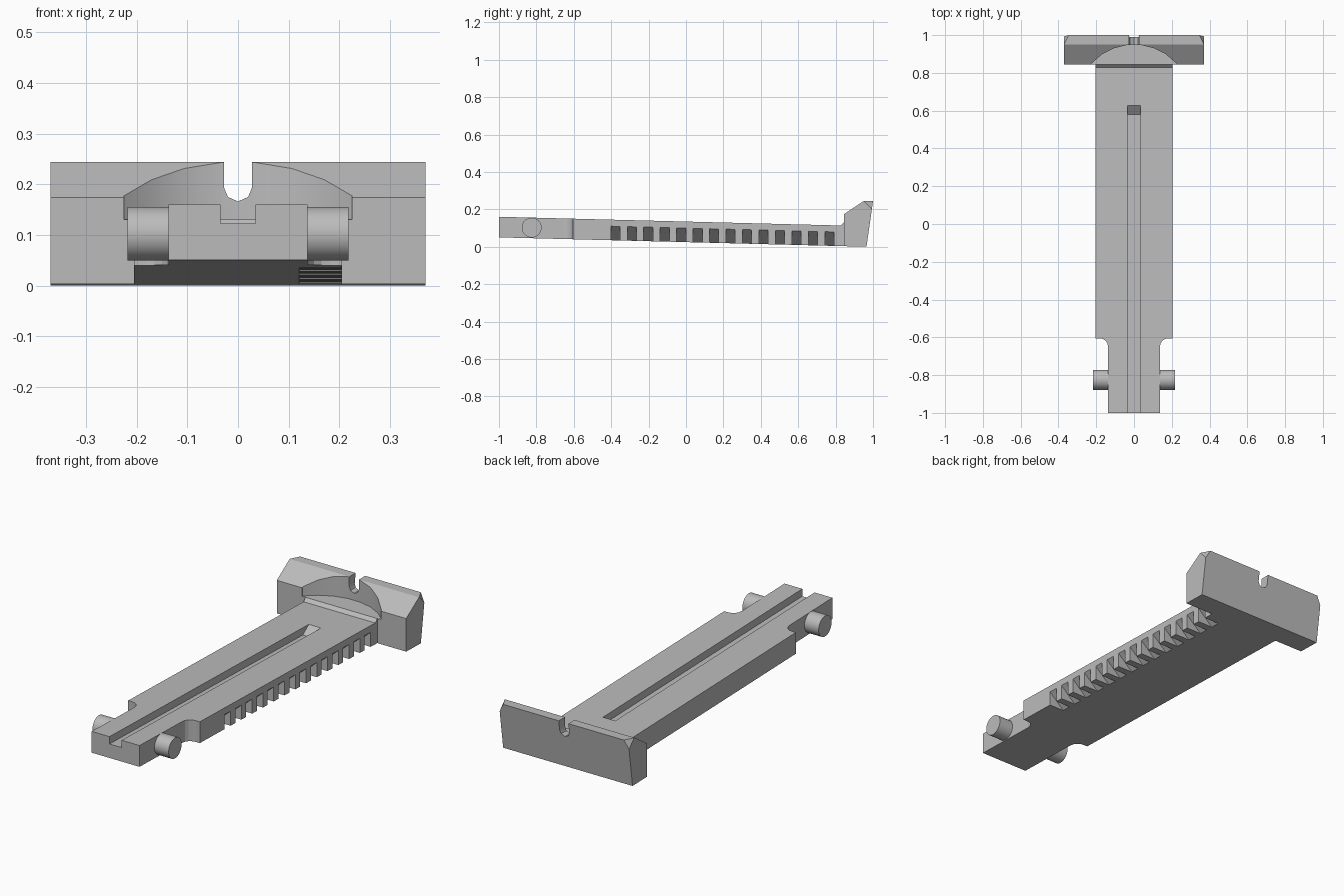
import bpy, bmesh, math
from mathutils import Vector

if "Cube" in bpy.data.objects:
    bpy.data.objects.remove(bpy.data.objects["Cube"])

steel = bpy.data.materials.new("grey steel")
steel.diffuse_color = (0.5, 0.5, 0.5, 1)
steel.use_nodes = True
steel.node_tree.nodes["Principled BSDF"].inputs["Base Color"].default_value = steel.diffuse_color

SLOPE = 0.0255                      # the leaf drops towards the back
def drop(y): return 0.05 - SLOPE * (y + 1)

def prism(name, pts, axis, lo, hi, shear=False):
    """Extrude a closed 2D profile along x (pts = y,z), y (pts = x,z) or z (pts = x,y)."""
    place = {"x": lambda a, b, t: (t, a, b), "y": lambda a, b, t: (a, t, b),
             "z": lambda a, b, t: (a, b, t)}[axis]
    bm = bmesh.new()
    rings = [[bm.verts.new(place(a, b, t)) for a, b in pts] for t in (lo, hi)]
    n = len(pts)
    bm.faces.new(rings[0])
    bm.faces.new(rings[1])
    for i in range(n):
        j = (i + 1) % n
        bm.faces.new((rings[0][i], rings[0][j], rings[1][j], rings[1][i]))
    if shear:
        for v in bm.verts:
            v.co.z += drop(v.co.y)
    bmesh.ops.recalc_face_normals(bm, faces=bm.faces)
    me = bpy.data.meshes.new(name)
    bm.to_mesh(me)
    bm.free()
    me.materials.append(steel)
    ob = bpy.data.objects.new(name, me)
    bpy.context.collection.objects.link(ob)
    return ob

def activate(ob):
    bpy.ops.object.select_all(action="DESELECT")
    ob.select_set(True)
    bpy.context.view_layer.objects.active = ob

def cut(ob, cutter):
    m = ob.modifiers.new("cut", "BOOLEAN")
    m.operation, m.solver, m.object = "DIFFERENCE", "EXACT", cutter
    activate(ob)
    bpy.ops.object.modifier_apply(modifier=m.name)
    bpy.data.objects.remove(cutter)

def smooth(ob):
    activate(ob)
    bpy.ops.object.shade_smooth_by_angle(angle=math.radians(30))

# Leaf: narrow tail with filleted shoulders, tilted
T = 0.11
half = [(0.137, -1), (0.137, -0.655)]
half += [(0.182 - 0.045 * math.cos(a), -0.65 + 0.045 * math.sin(a))
         for a in (math.radians(d) for d in (22, 45, 68, 90))]
half += [(0.205, -0.605), (0.205, 0.845)]
outline = half + [(-x, y) for x, y in reversed(half)]
leaf = prism("sight_leaf", outline, "z", 0, T, shear=True)

# Long groove along the top, ramped at its back end
cut(leaf, prism("groove_cutter", [(-1.1, T - 0.038), (0.58, T - 0.038), (0.628, T), (0.645, T + 0.02),
                                  (-1.1, T + 0.02)], "x", -0.035, 0.035, shear=True))

# Row of sloped notches under the right edge
for i in range(14):
    y = -0.402 + i * 0.088
    cut(leaf, prism("notch_cutter", [(0.1087, -0.01), (0.2163, 0.085), (0.26, 0.085), (0.26, -0.01)],
                    "y", y, y + 0.049, shear=True))

# Pivot pins
for name, s in (("pivot_pin_right", 1), ("pivot_pin_left", -1)):
    circle = [(-0.825 + 0.053 * math.cos(a), 0.102 + 0.053 * math.sin(a))
              for a in (2 * math.pi * k / 40 for k in range(40))]
    smooth(prism(name, circle, "x", *sorted((s * 0.135, s * 0.218))))

# Head block
head = prism("sight_head", [(0.845, drop(0.845)), (0.965, 0), (1.0, 0.244), (0.95, 0.244), (0.845, 0.174)],
             "x", -0.37, 0.37)
# Clipped rear top corners
bm = bmesh.new()
bm.from_mesh(head.data)
for s in (1, -1):
    a, b, c = (Vector(p) for p in ((s * 0.345, 1.0, 0.244), (s * 0.37, 0.952, 0.244), (s * 0.37, 0.9935, 0.2)))
    n = (b - a).cross(c - a).normalized()
    if n.z < 0:
        n = -n
    bmesh.ops.bisect_plane(bm, geom=bm.verts[:] + bm.edges[:] + bm.faces[:],
                           plane_co=a, plane_no=n, clear_outer=True)
    bmesh.ops.holes_fill(bm, edges=bm.edges[:])
bmesh.ops.recalc_face_normals(bm, faces=bm.faces)
bm.to_mesh(head.data)
bm.free()

# Curved scoop in front of the aiming notch
arc = [(0.303 * math.sin(a), 0.647 + 0.303 * math.cos(a))
       for a in (math.radians(-48 + 96 * k / 7) for k in range(8))]
cut(head, prism("scoop_cutter", [(-0.225, 0.8)] + arc + [(0.225, 0.8)], "z", 0.13, 0.4))
# Round-bottomed aiming notch
side = [(0.0275, 0.3), (0.0275, 0.193), (0.02, 0.175), (0, 0.166)]
cut(head, prism("aim_notch_cutter", side + [(-x, z) for x, z in reversed(side[:-1])], "y", 0.8, 1.1))
smooth(head)

# Small ramp joining leaf and head
top = lambda y: drop(y) + T
prism("joining_ramp", [(0.828, top(0.828)), (0.845, top(0.845)), (0.845, 0.13)], "x", -0.205, 0.205)
